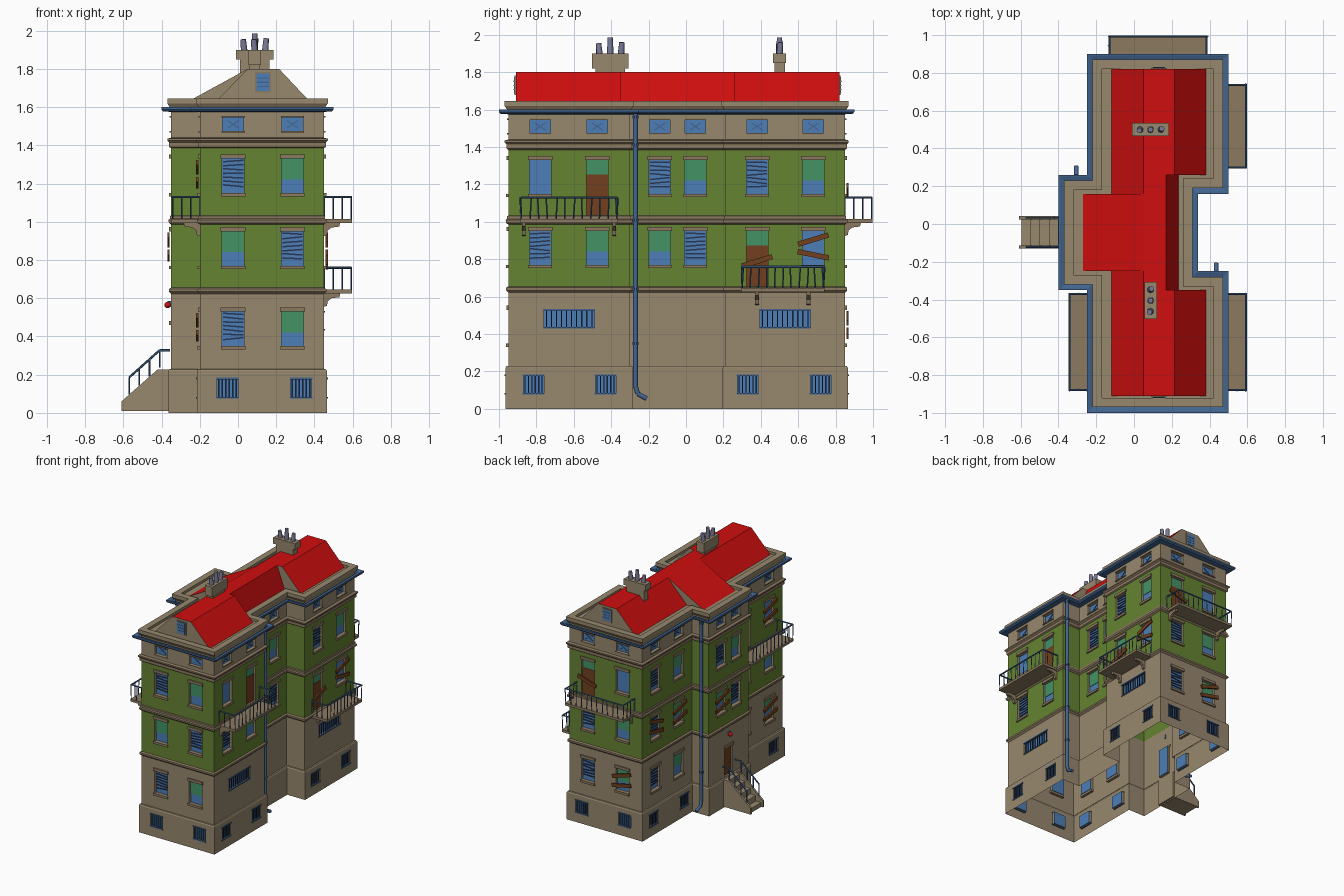
import bpy, bmesh, math, random
from mathutils import Matrix, Vector

if "Cube" in bpy.data.objects:
    bpy.data.objects.remove(bpy.data.objects["Cube"])
random.seed(4)

# Colours (sRGB 0-255, stored linear)
RGB = {"wall_stone": (151, 136, 110), "wall_green": (102, 131, 50), "trim_stone": (140, 122, 97),
       "glass_blue": (76, 127, 184), "curtain_green": (68, 147, 102), "metal_blue": (66, 101, 143),
       "dark_slat": (40, 54, 82), "wood_brown": (114, 64, 30), "roof_red": (207, 14, 14), "pot_grey": (121, 122, 152)}
MATS = {}
for n, c in RGB.items():
    MATS[n] = bpy.data.materials.new(n)
    MATS[n].diffuse_color = [((v / 255 + .055) / 1.055) ** 2.4 for v in c] + [1]

parts = {}
def part(name, col):
    return parts.setdefault(name, (bmesh.new(), col))[0]

def face(name, col, M, pts):
    bm = part(name, col)
    return bm.faces.new([bm.verts.new(M @ Vector(p)) for p in pts])

def box(name, col, M, lo, hi, tilt=0):
    lo, hi = Vector(lo), Vector(hi)
    T = M @ Matrix.Translation((lo + hi) / 2) @ Matrix.Rotation(tilt, 4, 'Z') @ Matrix.Diagonal((*(hi - lo), 1))
    bmesh.ops.create_cube(part(name, col), size=1, matrix=T)

def rod(name, col, M, p, q, r, n=6, r2=None):
    p, q = M @ Vector(p), M @ Vector(q)
    T = Matrix.Translation((p + q) / 2) @ (q - p).to_track_quat('Z', 'Y').to_matrix().to_4x4()
    bmesh.ops.create_cone(part(name, col), cap_ends=True, segments=n, radius1=r, radius2=r2 or r,
                          depth=(q - p).length, matrix=T)

def prism(name, col, M, prof, u0, u1, cap=None):
    """Extrude a (w, z) profile along u; cap = (name, colour) of the two ends."""
    n = len(prof)
    bm = part(name, col)
    a = [[bm.verts.new(M @ Vector((u, z, w))) for w, z in prof] for u in (u0, u1)]
    fs = [bm.faces.new((a[0][i], a[0][(i + 1) % n], a[1][(i + 1) % n], a[1][i])) for i in range(n)]
    if cap:
        for u in (u0, u1):
            face(*cap, M, [(u, z, w) for w, z in (prof if u == u0 else prof[::-1])])
    else:
        fs += [bm.faces.new(a[0]), bm.faces.new(a[1])]
    bmesh.ops.recalc_face_normals(bm, faces=fs)

# Footprint (counter-clockwise) and local wall frames: (along, up, outward)
P = [(-.2, -.95), (.45, -.95), (.45, -.3), (.29, -.3), (.29, .21), (.45, .21),
     (.45, .85), (-.2, .85), (-.2, .21), (-.35, .21), (-.35, -.3), (-.2, -.3)]
P = [Vector(p) for p in P]
N = len(P)
DIR = [(P[(i + 1) % N] - P[i]).normalized() for i in range(N)]
OUT = [Vector((d.y, -d.x)) for d in DIR]
def offset(o):
    return [P[i] + o * (OUT[i] + OUT[i - 1]) for i in range(N)]
def frame(e):
    d, n, p = DIR[e], OUT[e], P[e]
    return Matrix(((d.x, 0, n.x, p.x), (d.y, 0, n.y, p.y), (0, 1, 0, 0), (0, 0, 0, 1)))
def along(e, c):          # world x or y -> distance along wall
    d = DIR[e]
    return (c - P[e].x) * d.x if abs(d.x) > .5 else (c - P[e].y) * d.y
W = Matrix(((0, 0, 1, 0), (1, 0, 0, 0), (0, 1, 0, 0), (0, 0, 0, 1)))   # (y, z, x) world frame
I = Matrix.Identity(4)

def sweep(name, col, prof):
    rings = [[(*p, z) for p in offset(o)] for o, z in prof]
    for a, b in zip(rings, rings[1:]):
        for i in range(N):
            j = (i + 1) % N
            face(name, col, I, (a[i], a[j], b[j], b[i]))

# Wall bands: name, colour, bottom, top, offset
BANDS = [("base_wall", "wall_stone", 0, .22, .015), ("ground_wall", "wall_stone", .22, .64, 0),
         ("first_floor_wall", "wall_green", .64, 1.0, 0), ("second_floor_wall", "wall_green", 1.0, 1.39, 0),
         ("attic_wall", "wall_stone", 1.39, 1.6, 0)]
holes = []
D = .02

def window(e, c, kind, z0, z1, wd=.115):
    M, u = frame(e), along(e, c)
    o = .015 if z1 < .2 else 0
    a, b, g = u - wd / 2, u + wd / 2, o - D
    holes.append((e, a, b, z0, z1))
    k = kind.lower()
    box("window_glass", "glass_blue", M, (a, z0, g - .004), (b, z1, g))
    h = z1 - z0
    if k in "bcgde":                                  # lintel and sill
        box("lintels", "trim_stone", M, (a - .008, z1, -.005), (b + .008, z1 + .022, .01))
        if k in "bcg":
            box("sills", "trim_stone", M, (a - .006, z0 - .018, -D), (b + .006, z0, .012))
    if k == 'b':                                      # broken blinds
        for i in range(7):
            z = z1 - .012 - i * h * .12
            box("blind_slats", "dark_slat", M, (a + .004, z - .004, g), (b - .004, z + .004, g + .006),
                random.uniform(-.12, .12))
    if k == 'c':                                      # half-drawn curtain
        box("curtains", "curtain_green", M, (a, z0 + h * .4, g), (b, z1, g + .004))
    if k in 'de':                                     # door with fanlight
        box("fanlights", "curtain_green", M, (a, z0 + h * .72, g), (b, z1, g + .003))
        box("doors", "wood_brown", M, (a, z0, g), (b, z0 + h * (.74 if k == 'd' else 1), g + .006))
        box("door_knobs", "trim_stone", M, (b - .02, z0 + .09, g), (b - .012, z0 + .1, g + .015))
    if k in 'kw':                                     # barred openings
        n = 6 if k == 'k' else 10
        for i in range(n):
            x = a + wd * (i + .5) / n
            box("window_bars", "dark_slat", M, (x - .003, z0, o - .008), (x + .003, z1, o - .002))
        for z in (z0, z1):
            box("bar_frames", "metal_blue", M, (a - .004, z - .004, o - .008), (b + .004, z + .004, o + .006))
    if k == 'a':                                      # small attic window
        for z in (z0 - .008, z1):
            box("attic_frames", "trim_stone", M, (a - .006, z, -.005), (b + .006, z + .008, .008))
        for t in (-.6, .6):
            box("attic_crosses", "metal_blue", M, (u - .035, z0 + h / 2 - .003, g), (u + .035, z0 + h / 2 + .003, g + .006), t)
    if kind in "BCGD":                                # nailed planks
        for f, t in ((.75, .3), (.3, -.2)) if kind != 'D' else ((.45, .3),):
            z = z0 + h * f
            box("planks", "wood_brown", M, (u - .085, z - .014, .008), (u + .085, z + .014, .02), t * random.choice((-1, 1)))

# Window layout: wall, centres, ground, first, second floor, basement centres
LAYOUT = [(0, (-.025, .285), "bc", "cb", "bc", (-.055, .33)),
          (1, (-.78, -.475), "  ", "bc", "gd", (-.815, -.43)),
          (3, (-.14, .05), "  ", "cb", "bc", ()),
          (5, (.38, .68), "  ", "DG", "bc", (.33, .72)),
          (6, (.285, -.025), "bC", "bc", "Dg", (.33, -.055)),
          (7, (.68, .38), "bc", "BC", "bc", (.72, .33)),
          (9, (.05, -.14), "  ", "Cb", "bc", ()),
          (11, (-.475, -.78), "bC", "bc", "dG", (-.43, -.815))]
for e, cs, g, f, s, base in LAYOUT:
    for i, c in enumerate(cs):
        for k, z in ((g[i], .35), (f[i], .77), (s[i], 1.15)):
            if k != ' ':
                window(e, c, k, z - .113 if k in 'dD' else z, z + .18)
        window(e, c, 'a', 1.475, 1.545, .11)
    for c in base:
        window(e, c, 'k', .08, .18, .11)
window(1, -.625, 'w', .435, .53, .27)
window(5, .53, 'w', .435, .53, .27)
window(9, -.045, 'e', .232, .46, .1)

# Walls with window openings and reveals
for name, col, z0, z1, o in BANDS:
    Q = offset(o)
    for e in range(N):
        M = frame(e)
        ua, ub = (Q[e] - P[e]).dot(DIR[e]), (Q[(e + 1) % N] - P[e]).dot(DIR[e])
        hs = [h for h in holes if h[0] == e and z0 < h[3] < z1]
        us = sorted({ua, ub, *(u for h in hs for u in h[1:3])})
        zs = sorted({z0, z1, *(z for h in hs for z in h[3:])})
        for a, b in zip(us, us[1:]):
            for c, d in zip(zs, zs[1:]):
                if not any(h[1] < (a + b) / 2 < h[2] and h[3] < (c + d) / 2 < h[4] for h in hs):
                    face(name, col, M, ((a, c, o), (b, c, o), (b, d, o), (a, d, o)))
        for _, a, b, c, d in hs:
            ring = [(a, c), (b, c), (b, d), (a, d)]
            for p, q in zip(ring, ring[1:] + ring[:1]):
                face("window_reveals", "wall_stone", M, ((*p, o), (*q, o), (*q, o - D), (*p, o - D)))

# Mouldings, gutter, cornice
sweep("base_ledge", "wall_stone", [(.015, .22), (.01, .228), (0, .23)])
sweep("lower_moulding", "trim_stone", [(0, .622), (.012, .634), (.012, .648), (0, .655)])
sweep("middle_moulding", "trim_stone", [(0, .985), (.012, .995), (.014, 1.01), (.006, 1.016), (.006, 1.03), (0, 1.034)])
sweep("upper_moulding", "trim_stone", [(0, 1.385), (.01, 1.392), (.01, 1.415), (.02, 1.425), (.02, 1.435), (0, 1.44)])
sweep("gutter", "metal_blue", [(0, 1.575), (.042, 1.578), (.05, 1.587), (.05, 1.6), (.042, 1.6), (.018, 1.592)])
sweep("cornice", "wall_stone", [(0, 1.59), (.01, 1.605), (.02, 1.62), (.02, 1.645), (-.03, 1.645), (-.03, 1.625), (-.11, 1.625)])

# Roof: sections along y with left eave, right ridge, right eave
for y0, y1, le, rr, re in ((-.91, -.35, -.12, .215, .38), (-.35, -.25, -.12, .17, .235), (-.25, .16, -.27, .17, .235),
                           (.16, .26, -.12, .17, .235), (.26, .82, -.12, .215, .38)):
    prism("roof", "roof_red", W, [(le, 1.625), (.05, 1.8), (rr, 1.8), (re, 1.625)], y0, y1, ("roof_gables", "wall_stone"))
for y, s in ((-.91, -1), (.82, 1)):                   # gable windows
    for n, c, m, t in (("gable_window_frame", "trim_stone", .008, .006), ("gable_window", "glass_blue", 0, .009)):
        ys = sorted((y, y + s * t))
        box(n, c, W, (ys[0], 1.685 - m, .098 - m), (ys[1], 1.775 + m, .165 + m))
    for z in (1.708, 1.73, 1.752):
        box("gable_window_bars", "metal_blue", W, (y - .011, z - .003, .1), (y + .011, z + .003, .163))

# Chimneys with three pots each
for cx, cy, dx, dy in ((.0875, .5, .0975, .035), (.0875, -.405, .033, .098)):
    box("chimney_stacks", "wall_stone", W, (cy - dy * .8, 1.7, cx - dx * .8), (cy + dy * .8, 1.87, cx + dx * .8))
    box("chimney_caps", "wall_stone", W, (cy - dy, 1.82 if dx < dy else 1.85, cx - dx), (cy + dy, 1.9, cx + dx))
    for i, h in ((-1, .055), (0, .085), (1, .06)):
        x, y = cx + i * .055 * (dx > dy), cy + i * .057 * (dy > dx)
        rod("chimney_pots", "pot_grey", I, (x, y, 1.89), (x + .005 * i, y + .005 * i, 1.9 + h), .018, 10, .014)

# Balconies: wall, extent, floor height, bracket inset
for e, c0, c1, z, ins in ((1, -.885, -.365, 1.015, .018), (5, .295, .74, .645, .085), (6, -.135, .39, 1.015, .03), (11, -.885, -.365, 1.015, .018)):
    M = frame(e)
    a, b = sorted((along(e, c0), along(e, c1)))
    w = .142
    box("balcony_floors", "trim_stone", M, (a, z - .02, 0), (b, z, w + .005))
    path = [(a + .005, 0), (a + .005, w), (b - .005, w), (b - .005, 0)]
    for p, q in zip(path, path[1:]):
        p, q = Vector(p), Vector(q)
        rod("balcony_rails", "metal_blue", M, (p.x, z + .115, p.y), (q.x, z + .115, q.y), .006)
        n = round((q - p).length / .045)
        for i in range(n + 1):
            r = p.lerp(q, i / n)
            rod("balcony_balusters", "metal_blue", M, (r.x, z, r.y), (r.x + random.uniform(-.008, .008), z + .115, r.y), .004, 4)
    for u in (a + ins, b - ins):
        prism("balcony_brackets", "trim_stone", M, [(0, z - .02), (.085, z - .02), (.08, z - .04), (.04, z - .045),
              (.02, z - .06), (.015, z - .085), (0, z - .09)], u - .01, u + .01)

# Downpipes with collars
for x, y, end in ((.435, -.27, -.21), (-.305, .24, .305)):
    pts = [(x, y, 1.585), (x, y, .12), (x, y + .012, .08), (x, end, .055)]
    for p, q in zip(pts, pts[1:]):
        rod("downpipes", "metal_blue", I, p, q, .013, 10)
    for z in (.35, .64, 1.01, 1.41, 1.56):
        rod("pipe_collars", "metal_blue", I, (x, y, z - .008), (x, y, z + .008), .017, 10)

# Entrance stairs, railings and lamp
for i in range(5):
    x = -.595 + i * .048
    box("stair_treads", "wall_stone", W, (-.12, .01, x), (.03, .045 * (i + 1), -.35 if i == 4 else x + .05))
for y in (-.13, .025):
    prism("stair_sides", "wall_stone", W, [(-.61, .01), (-.61, .06), (-.42, .228), (-.35, .228), (-.35, .01)], y, y + .017)
    v = y + .008
    rail = [(-.57, .185), (-.41, .328), (-.355, .328)]
    for p, q in zip(rail, rail[1:]):
        rod("stair_rails", "metal_blue", W, (v, p[1], p[0]), (v, q[1], q[0]), .006)
    for x in (-.57, -.517, -.463, -.41):
        rod("stair_posts", "metal_blue", W, (v, .06 + (x + .61) * .884, x), (v, .185 + (x + .57) * .894, x), .005)
bmesh.ops.create_uvsphere(part("entrance_lamp", "roof_red"), u_segments=12, v_segments=8, radius=.017,
                          matrix=Matrix.Translation((-.368, -.045, .565)))
box("lamp_bracket", "metal_blue", W, (-.053, .555, -.368), (-.037, .585, -.345))

# Write out one object per part
for name, (bm, col) in parts.items():
    me = bpy.data.meshes.new(name)
    bm.to_mesh(me)
    bm.free()
    me.materials.append(MATS[col])
    ob = bpy.data.objects.new(name, me)
    bpy.context.collection.objects.link(ob)
    if name in ("downpipes", "chimney_pots", "entrance_lamp"):
        for p in me.polygons:
            p.use_smooth = len(p.vertices) < 5

for m in bpy.data.materials:
    if m.users and not m.is_grease_pencil:
        m.use_nodes = True
        m.node_tree.nodes["Principled BSDF"].inputs["Base Color"].default_value = m.diffuse_color
